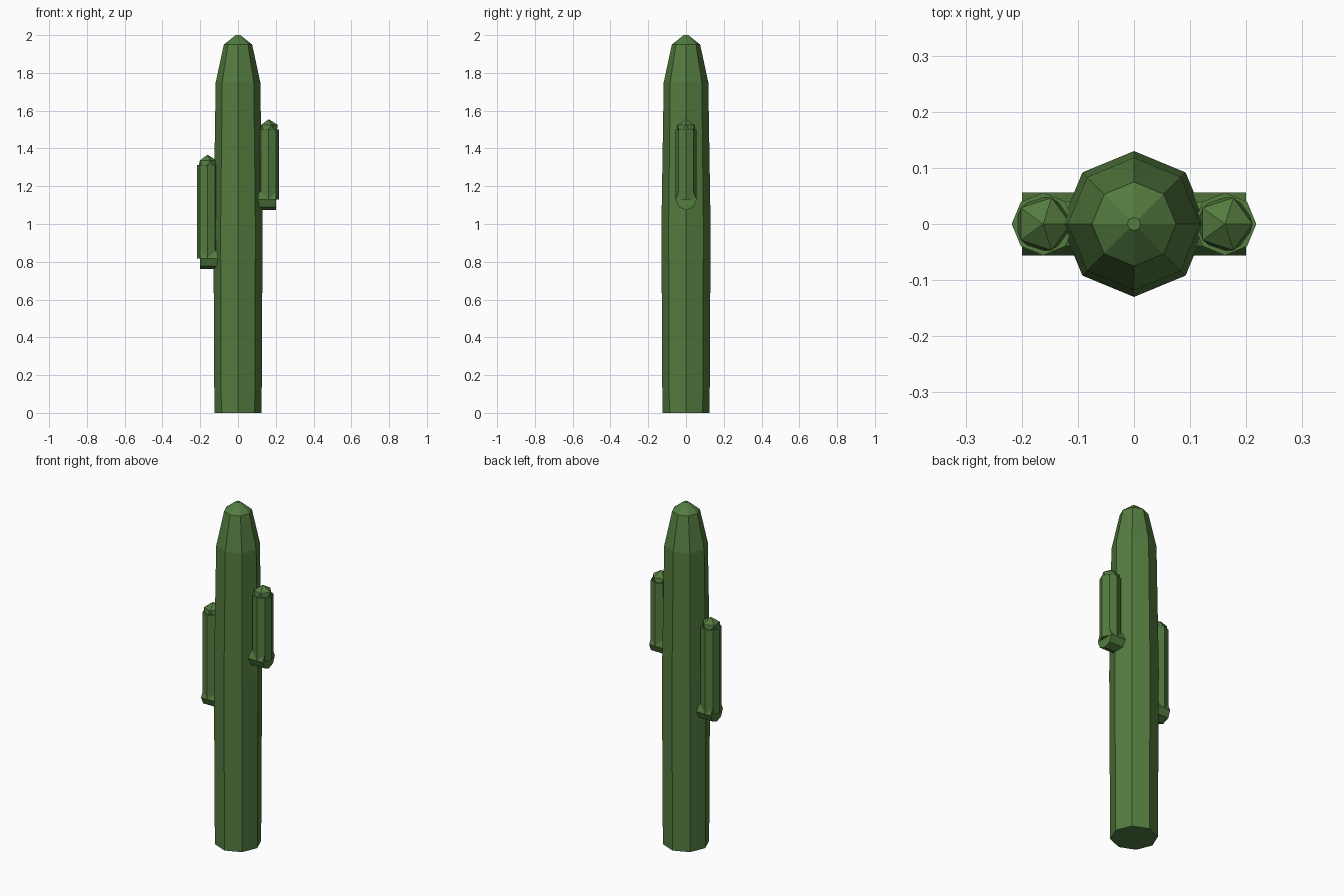
import bpy, bmesh, math
from mathutils import Matrix

if "Cube" in bpy.data.objects:
    bpy.data.objects.remove(bpy.data.objects["Cube"])

green = bpy.data.materials.new("cactus green")
green.diffuse_color = (0.088, 0.2, 0.05, 1)
green.use_nodes = True
green.node_tree.nodes["Principled BSDF"].inputs["Base Color"].default_value = green.diffuse_color


def finish(name, bm):
    bmesh.ops.recalc_face_normals(bm, faces=bm.faces[:])
    mesh = bpy.data.meshes.new(name)
    bm.to_mesh(mesh)
    bm.free()
    mesh.materials.append(green)
    obj = bpy.data.objects.new(name, mesh)
    bpy.context.collection.objects.link(obj)
    return obj


def lathe(name, profile, matrix=Matrix(), sides=8):
    """Closed faceted body from (radius, height) pairs, corners on the axes."""
    bm = bmesh.new()
    rings = []
    for r, z in profile:
        rings.append([bm.verts.new(matrix @ Matrix.Rotation(math.tau * i / sides, 4, 'Z')
                                   @ Matrix.Translation((r, 0, z)).to_translation())
                      for i in range(sides)])
    for a, b in zip(rings, rings[1:]):
        for i in range(sides):
            j = (i + 1) % sides
            bm.faces.new((a[i], a[j], b[j], b[i]))
    bm.faces.new(rings[0])
    bm.faces.new(rings[-1])
    return finish(name, bm)


# Trunk with tapered crown
lathe("trunk", [(0.125, 0), (0.128, 0.55), (0.13, 1.0), (0.118, 1.75),
                (0.075, 1.95), (0.012, 2.0)])

# Arms: horizontal stub, upright column, faceted tip
R = 0.056
for label, side, z0, z1 in (("right", 1, 1.13, 1.5), ("left", -1, 0.818, 1.312)):
    x = 0.162 * side
    lathe(label + "_arm_stub", [(R, 0.06), (R, 0.2)],
          Matrix.Translation((0, 0, z0)) @ Matrix.Rotation(side * math.pi / 2, 4, 'Y'))
    lathe(label + "_arm", [(R, z0), (R, z1)], Matrix.Translation((x, 0, 0)))
    bm = bmesh.new()
    bmesh.ops.create_icosphere(bm, subdivisions=1, radius=0.055,
                               matrix=Matrix.Translation((x, 0, z1)))
    finish(label + "_arm_tip", bm)
